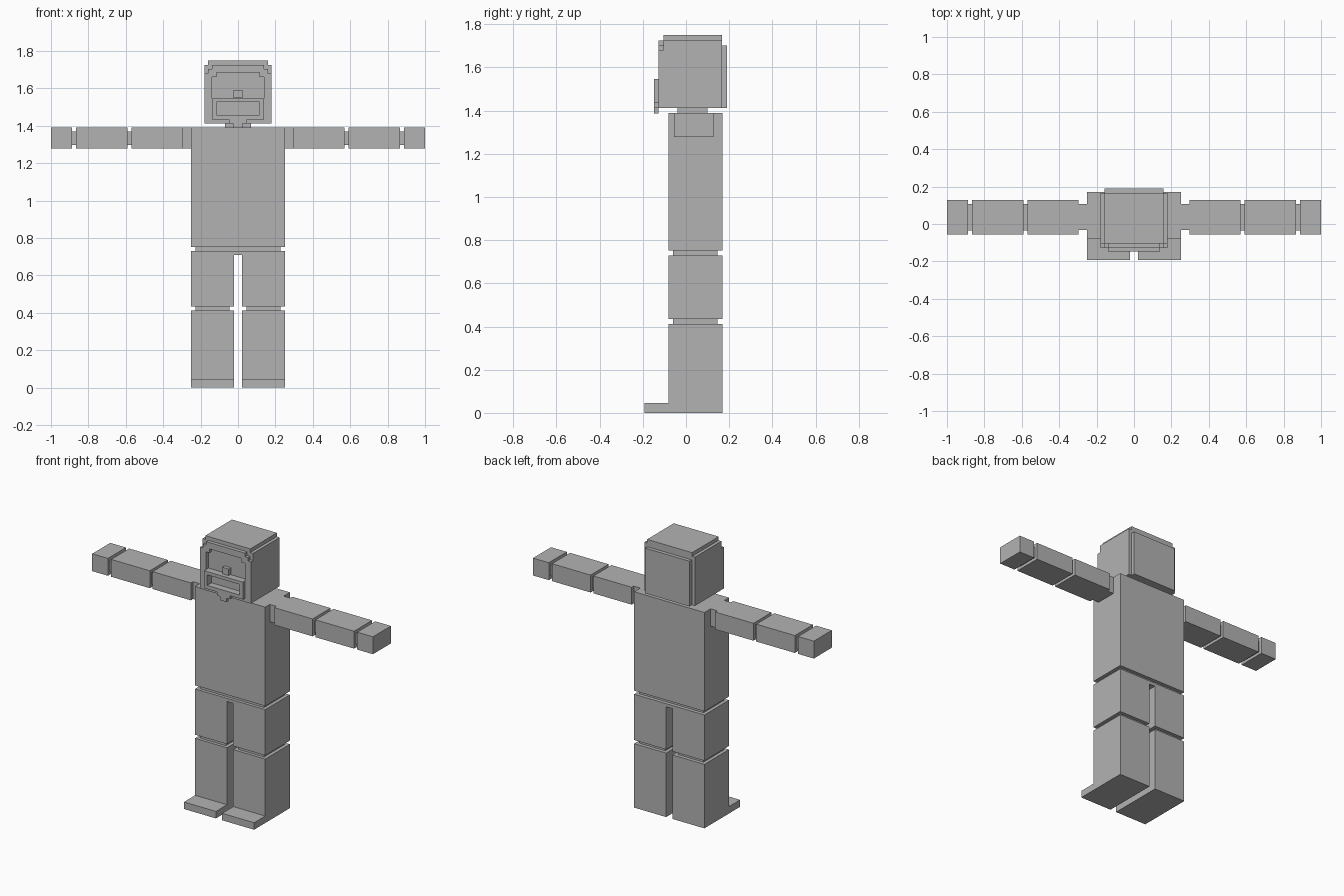
import bpy, bmesh

if "Cube" in bpy.data.objects:
    bpy.data.objects.remove(bpy.data.objects["Cube"])

grey = bpy.data.materials.new("plain_grey")
grey.diffuse_color = (0.45, 0.45, 0.45, 1.0)
grey.use_nodes = True
grey.node_tree.nodes["Principled BSDF"].inputs["Base Color"].default_value = grey.diffuse_color


def finish(name, bm, mirror):
    bmesh.ops.recalc_face_normals(bm, faces=bm.faces[:])
    if mirror:
        # open the faces on the centre plane so both halves join cleanly
        inner = [f for f in bm.faces if all(abs(v.co.x) < 1e-5 for v in f.verts)]
        bmesh.ops.delete(bm, geom=inner, context='FACES')
    mesh = bpy.data.meshes.new(name)
    bm.to_mesh(mesh)
    bm.free()
    mesh.materials.append(grey)
    ob = bpy.data.objects.new(name, mesh)
    bpy.context.scene.collection.objects.link(ob)
    if mirror:
        mod = ob.modifiers.new("mirror", 'MIRROR')
        mod.use_axis[0] = True
    return ob


def box(name, x, y, z, mirror=False):
    """Box from (min, max) ranges on each axis."""
    bm = bmesh.new()
    bmesh.ops.create_cube(bm, size=1)
    for v in bm.verts:
        v.co = [r[0] if c < 0 else r[1] for c, r in zip(v.co, (x, y, z))]
    return finish(name, bm, mirror)


def half_plate(name, profile, y):
    """Mirrored plate: half profile in x/z pushed through the y range."""
    bm = bmesh.new()
    face = bm.faces.new([bm.verts.new((px, y[0], pz)) for px, pz in profile])
    res = bmesh.ops.extrude_face_region(bm, geom=[face])
    verts = [g for g in res["geom"] if isinstance(g, bmesh.types.BMVert)]
    bmesh.ops.translate(bm, verts=verts, vec=(0, y[1] - y[0], 0))
    return finish(name, bm, True)


DEPTH = (-0.08, 0.17)
JOINT_DEPTH = (-0.06, 0.147)

# torso, waist and neck
box("torso", (-0.25, 0.25), DEPTH, (0.753, 1.39))
box("waist", (-0.228, 0.228), JOINT_DEPTH, (0.73, 0.753))
box("neck", (-0.07, 0.07), (-0.04, 0.10), (1.39, 1.412))

# hips and thighs as one block with a slot between the legs
half_plate("thighs", [(0, 0.73), (0.25, 0.73), (0.25, 0.435), (0.022, 0.435),
                      (0.022, 0.71), (0, 0.71)], DEPTH)

# lower legs
box("knee", (0.045, 0.228), JOINT_DEPTH, (0.412, 0.435), True)
box("shin", (0.022, 0.25), DEPTH, (0, 0.412), True)
box("foot", (0.022, 0.25), (-0.193, -0.08), (0, 0.045), True)

# arms: thick segments with thinner joints between them
ARM_Z = (1.278, 1.39)
box("shoulder", (0.25, 0.297), (-0.033, 0.107), ARM_Z, True)
for name, x in (("upper_arm", (0.297, 0.57)), ("forearm", (0.59, 0.865)),
                ("hand", (0.888, 1.0))):
    box(name, x, (-0.055, 0.128), ARM_Z, True)
for name, x in (("elbow", (0.57, 0.59)), ("wrist", (0.865, 0.888))):
    box(name, x, (-0.035, 0.107), (1.297, 1.37), True)

# head, crown and back of the hair
FACE, FRAME, BEARD = -0.104, -0.127, -0.148
box("head", (-0.18, 0.18), (FACE, 0.167), (1.412, 1.726))
box("crown", (-0.16, 0.16), (FACE, 0.167), (1.726, 1.75))
box("back_hair", (-0.158, 0.158), (0.167, 0.19), (1.412, 1.703))

# stepped hair frame around the recessed face
half_plate("hair_frame", [(0, 1.726), (0.138, 1.726), (0.138, 1.703), (0.16, 1.703),
                          (0.16, 1.68), (0.18, 1.68), (0.18, 1.412), (0, 1.412),
                          (0, 1.435), (0.138, 1.435), (0.138, 1.66), (0.115, 1.66),
                          (0.115, 1.685), (0, 1.685)], (FRAME, FACE))

# nose
box("nose", (-0.023, 0.023), (FRAME, FACE), (1.55, 1.592))

# beard with a mouth opening and a stepped chin
half_plate("beard", [(0, 1.547), (0.138, 1.547), (0.138, 1.435), (0.047, 1.435),
                     (0.047, 1.412), (0.023, 1.412), (0.023, 1.388), (0, 1.388),
                     (0, 1.458), (0.116, 1.458), (0.116, 1.526), (0, 1.526)],
           (BEARD, FRAME))
half_plate("beard_root", [(0, 1.547), (0.138, 1.547), (0.138, 1.435), (0, 1.435),
                          (0, 1.458), (0.116, 1.458), (0.116, 1.526), (0, 1.526)],
           (FRAME, FACE))
